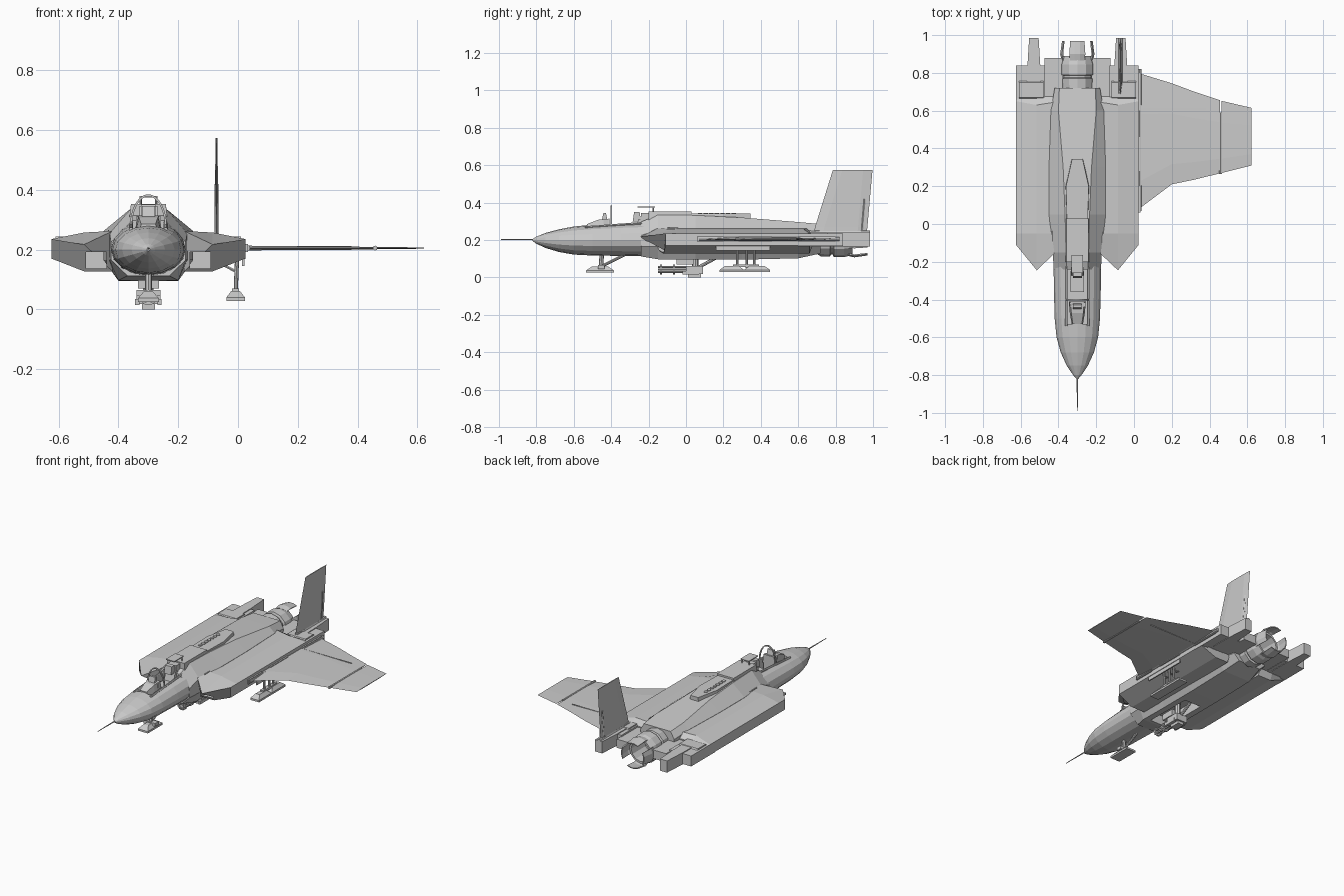
import bpy, bmesh, math
from mathutils import Vector

if "Cube" in bpy.data.objects:
    bpy.data.objects.remove(bpy.data.objects["Cube"])

CX = -0.30  # centre line of the fuselage
grey = bpy.data.materials.new("hull grey")
grey.diffuse_color = (0.6, 0.6, 0.6, 1)
grey.use_nodes = True
grey.node_tree.nodes["Principled BSDF"].inputs["Base Color"].default_value = grey.diffuse_color


def finish(name, bm):
    bmesh.ops.recalc_face_normals(bm, faces=bm.faces)
    me = bpy.data.meshes.new(name)
    bm.to_mesh(me)
    bm.free()
    me.materials.append(grey)
    ob = bpy.data.objects.new(name, me)
    bpy.context.collection.objects.link(ob)
    return ob


def loft(name, rings, closed_path=False):
    bm = bmesh.new()
    vs = [[bm.verts.new(p) for p in r] for r in rings]
    n = len(vs[0])
    for a, b in zip(vs, vs[1:] + vs[:1] if closed_path else vs[1:]):
        for i in range(n):
            bm.faces.new((a[i], a[(i + 1) % n], b[(i + 1) % n], b[i]))
    if not closed_path:
        bm.faces.new(vs[0])
        bm.faces.new(vs[-1])
    return finish(name, bm)


def box(name, x0, x1, y0, y1, z0, z1, taper=0.0):
    # taper draws the top in along y
    ring = lambda z, t: [(x0, y0 + t, z), (x1, y0 + t, z), (x1, y1 - t, z), (x0, y1 - t, z)]
    return loft(name, [ring(z0, 0), ring(z1, taper)])


def tube(name, p, q, r, n=8, r2=None):
    p, q = Vector(p), Vector(q)
    rot = (q - p).to_track_quat('Z', 'Y')
    def ring(c, rad):
        return [c + rot @ Vector((rad * math.cos(2 * math.pi * i / n), rad * math.sin(2 * math.pi * i / n), 0)) for i in range(n)]
    return loft(name, [ring(p, r), ring(q, r if r2 is None else r2)])


def cut(ob, cutter):
    m = ob.modifiers.new("cut", 'BOOLEAN')
    m.object, m.operation, m.solver = cutter, 'DIFFERENCE', 'EXACT'
    bpy.context.view_layer.objects.active = ob
    bpy.ops.object.modifier_apply(modifier=m.name)
    bpy.data.objects.remove(cutter)


# Nose: sixteen-sided rings (y, half width, top, bottom)
def nose_ring(y, w, zt, zb):
    pts = []
    for i in range(16):
        a = 2 * math.pi * i / 16
        s = math.sin(a)
        pts.append((CX + w * math.cos(a), y, 0.2 + s * (zt - 0.2 if s > 0 else 0.2 - zb)))
    return pts

nose = loft("nose", [nose_ring(*s) for s in (
    (-0.82, .005, .205, .195), (-0.80, .022, .218, .18), (-0.75, .056, .238, .157),
    (-0.68, .088, .257, .136), (-0.60, .110, .272, .122), (-0.50, .120, .282, .117),
    (-0.35, .124, .292, .115), (-0.18, .126, .30, .112))])
cut(nose, box("cockpit_cutter", CX - .052, CX + .052, -.53, -.215, .215, .4))
tube("nose_probe", (CX, -.81, .203), (CX, -.99, .203), .004, 6, .002)

# Centre body: (y, top half width, top, shoulder half width, shoulder z, bottom half width, bottom)
def body_ring(y, wt, zt, ws, zs, wb, zb):
    half = [(wt, zt), (ws, zs), (ws, .165), (wb, zb)]
    return [(CX + d, y, z) for d, z in half] + [(CX - d, y, z) for d, z in reversed(half)]

body = loft("centre_body", [body_ring(*s) for s in (
    (-0.24, .055, .297, .125, .225, .07, .112), (-0.15, .06, .335, .13, .255, .10, .097),
    (0.05, .065, .332, .15, .262, .10, .095), (0.30, .075, .32, .15, .262, .10, .095),
    (0.60, .10, .296, .14, .262, .10, .102), (0.72, .095, .285, .12, .24, .08, .128))])
cut(body, box("bay_cutter", CX - .06, CX + .06, -.13, .19, .0, .16))

# Spine hump with vent holes
def slab(name, outline, z0, z1, inset):
    ring = lambda z, k: [(CX + d * k, y, z) for d, y in outline]
    return loft(name, [ring(z0, 1), ring(z1, inset)])

slab("spine_hump", [(-.065, -.2), (.065, -.2), (.065, .03), (-.065, .03)], .29, .352, .9)
slab("spine_vent_panel", [(-.06, .02), (.06, .02), (.065, .2), (.03, .345), (-.03, .345), (-.065, .2)], .30, .341, .92)
for i in range(7):
    y = .075 + i * .03
    tube("vent_hole", (CX - .02, y, .335), (CX - .02, y, .345), .012, 10)

# Side pods with raked V intakes, tail decks and booms on both sides
for s in (-1, 1):
    side = "right" if s > 0 else "left"
    X = lambda d: CX + s * d
    prof = [(.325, .235), (.325, .17), (.215, .127), (.12, .127), (.12, .262), (.215, .257)]
    front_y = [-.11, -.11, -.12, -.12, -.155, -.245]
    rear_y = [.65, .66, .66, .66, .645, .63]
    front = [(X(d), y, z - (.04 if i == 5 else 0)) for i, ((d, z), y) in enumerate(zip(prof, front_y))]
    mid = [(X(d), -.05, z) for d, z in prof]
    rear = [(X(d), y, z) for (d, z), y in zip(prof, rear_y)]
    end = [(X(d), .675, max(.165, min(z, .232))) for d, z in prof]
    pod = loft(side + "_pod", [front, mid, rear, end])
    xs = sorted((X(.14), X(.208)))
    cut(pod, box("intake_cutter", *xs, -.4, .1, .137, .192))

    def sbox(name, d0, d1, *rest):
        return box(side + name, *sorted((X(d0), X(d1))), *rest)
    sbox("_tail_deck", .17, .325, .6, .84, .168, .235)
    sbox("_inner_deck", .075, .175, .6, .88, .17, .225)
    sbox("_deck_ridge", .18, .31, .66, .76, .23, .243, .01)
    loft(side + "_tail_boom", [[(X(.23 + a * w), y, z) for a, z in ((-1, .165), (1, .165), (1, .24), (-1, .24))]
                               for y, w in ((.7, .036), (.84, .034), (.985, .025))])
    # Long panel seam along the shoulder
    sbox("_shoulder_seam", .131, .135, -.1, .5, .255, .266)

# Engine: twelve-sided turned shell and four separate nozzle petals
def turned(name, prof, a0, a1, n, closed):
    rings = []
    for i in range(n if closed else n + 1):
        a = a0 + (a1 - a0) * i / n
        rings.append([(CX + r * math.cos(a), y, .198 + r * math.sin(a)) for r, y in prof])
    return loft(name, rings, closed)

turned("engine", [(.06, .68), (.085, .72), (.087, .77), (.076, .775), (.076, .785), (.09, .79),
                  (.09, .845), (.078, .89), (.066, .89), (.062, .76), (.01, .75), (.01, .68)],
       0, 2 * math.pi, 12, True)
for k in range(4):
    c = k * math.pi / 2
    turned("nozzle_petal", [(.084, .865), (.092, .90), (.082, .97), (.076, .97), (.084, .90), (.076, .865)],
           c - .48, c + .48, 3, False)

# Wing (right side only): ribs given as (x, leading y, trailing y, half thickness)
def rib(x, y0, y1, t):
    c = y1 - y0
    return [(x, y0, .205), (x, y0 + .2 * c, .205 + t), (x, y0 + .7 * c, .205 + t), (x, y1, .206),
            (x, y0 + .7 * c, .205 - t), (x, y0 + .2 * c, .205 - t)]

loft("inner_wing", [rib(*r) for r in ((.02, .075, .80, .008), (.2, .21, .745, .006),
                                      (.32, .235, .70, .005), (.455, .268, .655, .004))])
loft("outer_wing", [rib(*r) for r in ((.463, .27, .652, .004), (.622, .31, .615, .002))])
tube("wing_root_hinge", (.03, .07, .205), (.03, .82, .205), .011)
for y0, y1 in ((.06, .2), (.28, .46), (.6, .8)):
    box("hinge_block", .012, .034, y0, y1, .192, .219)
tube("wing_fold_hinge", (.459, .265, .205), (.459, .59, .205), .008)
box("flap_seam", .04, .38, .607, .611, .198, .2125)

# Fin on the right boom
def fin_ring(z, y0, y1, t):
    x = -.072
    return [(x, y0, z), (x + t, y0 + .05, z), (x + t, y1 - .05, z), (x, y1, z), (x - t, y1 - .05, z), (x - t, y0 + .05, z)]

loft("tail_fin", [fin_ring(.225, .68, .965, .008), fin_ring(.27, .69, .97, .007), fin_ring(.573, .785, .997, .003)])
tube("rudder_hinge", (-.072, .94, .24), (-.072, .955, .42), .007, 6)
tube("fin_root_fairing", (-.072, .69, .24), (-.072, .985, .24), .011, 8)

# Cockpit: seat, instruments, rim rails and windscreen hoop
box("seat_base", CX - .035, CX + .035, -.36, -.25, .215, .25)
loft("seat_back", [[(CX + a, y + b, z) for a, b in ((-.033, 0), (.033, 0), (.033, .03), (-.033, .03))]
                   for y, z in ((-.28, .22), (-.255, .31))])
box("headrest", CX - .024, CX + .024, -.285, -.24, .30, .35, .008)
box("seat_rail", CX - .03, CX + .03, -.25, -.18, .25, .345, .01)
box("canopy_lip", CX - .03, CX + .03, -.26, -.165, .374, .38)
for s in (-1, 1):
    tube("canopy_lip_post", (CX + s * .026, -.175, .34), (CX + s * .026, -.175, .377), .004, 6)
    tube("cockpit_rail", (CX + s * .058, -.54, .268), (CX + s * .058, -.2, .293), .007, 6)
box("instrument_panel", CX - .042, CX + .042, -.44, -.415, .215, .31)
loft("instrument_hood", [[(CX + a, y, z) for a, z in ((-w, .26), (w, .26), (w * .8, zt), (-w * .8, zt))]
                         for y, w, zt in ((-.53, .03, .285), (-.47, .04, .308), (-.41, .045, .314))])
box("gunsight", CX - .022, CX + .022, -.45, -.42, .305, .345, .008)
hoop = []
for i in range(17):
    a = math.pi * i / 16
    ca, sa = math.cos(a), math.sin(a)
    hoop.append([(CX + (.058 + u) * ca, -.4 + v, .275 + (.106 + u) * sa)
                 for u, v in ((-.003, -.004), (.004, -.004), (.004, .004), (-.003, .004))])
loft("windscreen_hoop", hoop)

# Skids: stepped foot with bevelled ends
def skid(name, x, y0, y1, w, z):
    rows = ((z, 0, w), (z + .012, 0, w), (z + .034, (y1 - y0) * .22, w * .45))
    loft(name, [[(x - h, y0 + t, zz), (x + h, y0 + t, zz), (x + h, y1 - t, zz), (x - h, y1 - t, zz)] for zz, t, h in rows])

# Nose gear
skid("nose_skid", CX, -.535, -.385, .035, .025)
tube("nose_leg", (CX, -.455, .05), (CX, -.45, .13), .012)
tube("nose_brace", (CX, -.44, .065), (CX, -.32, .125), .008)
box("nose_axle", CX - .04, CX + .04, -.47, -.435, .045, .065)

# Right main gear with its bay door
skid("main_skid_front", -.008, .18, .31, .031, .028)
skid("main_skid_rear", -.008, .31, .45, .031, .028)
for y in (.275, .325, .365):
    tube("main_leg", (-.008, y, .05), (-.002, y, .20), .007)
    tube("main_leg_brace", (-.005, y, .125), (-.06, y, .155), .005, 6)
box("main_leg_crossbar", -.02, .004, .25, .39, .055, .07)
box("main_bay_door", .014, .022, .16, .45, .145, .195)

# Belly gun: mount, post, brace and barrel cluster
tube("gun_post", (CX, .05, .04), (CX, .05, .16), .018)
tube("gun_brace", (CX, .06, .05), (CX, .17, .11), .009)
box("gun_mount", CX - .04, CX + .04, .0, .09, .018, .062)
box("gun_base", CX - .022, CX + .022, .01, .08, .0, .02)
for s in (-1, 1):
    box("gun_side_plate", *sorted((CX + s * .03, CX + s * .044)), -.02, .07, .015, .035)
for i in range(6):
    a = math.pi * i / 3
    dx, dz = .02 * math.cos(a), .016 * math.sin(a)
    tube("gun_barrel", (CX + dx, -.15, .042 + dz), (CX + dx, .01, .042 + dz), .006, 6)
for y in (-.14, -.07):
    tube("barrel_clamp", (CX, y, .042), (CX, y + .012, .042), .029, 10)
box("ammo_feed", CX - .035, CX + .035, -.05, .04, .07, .11)
